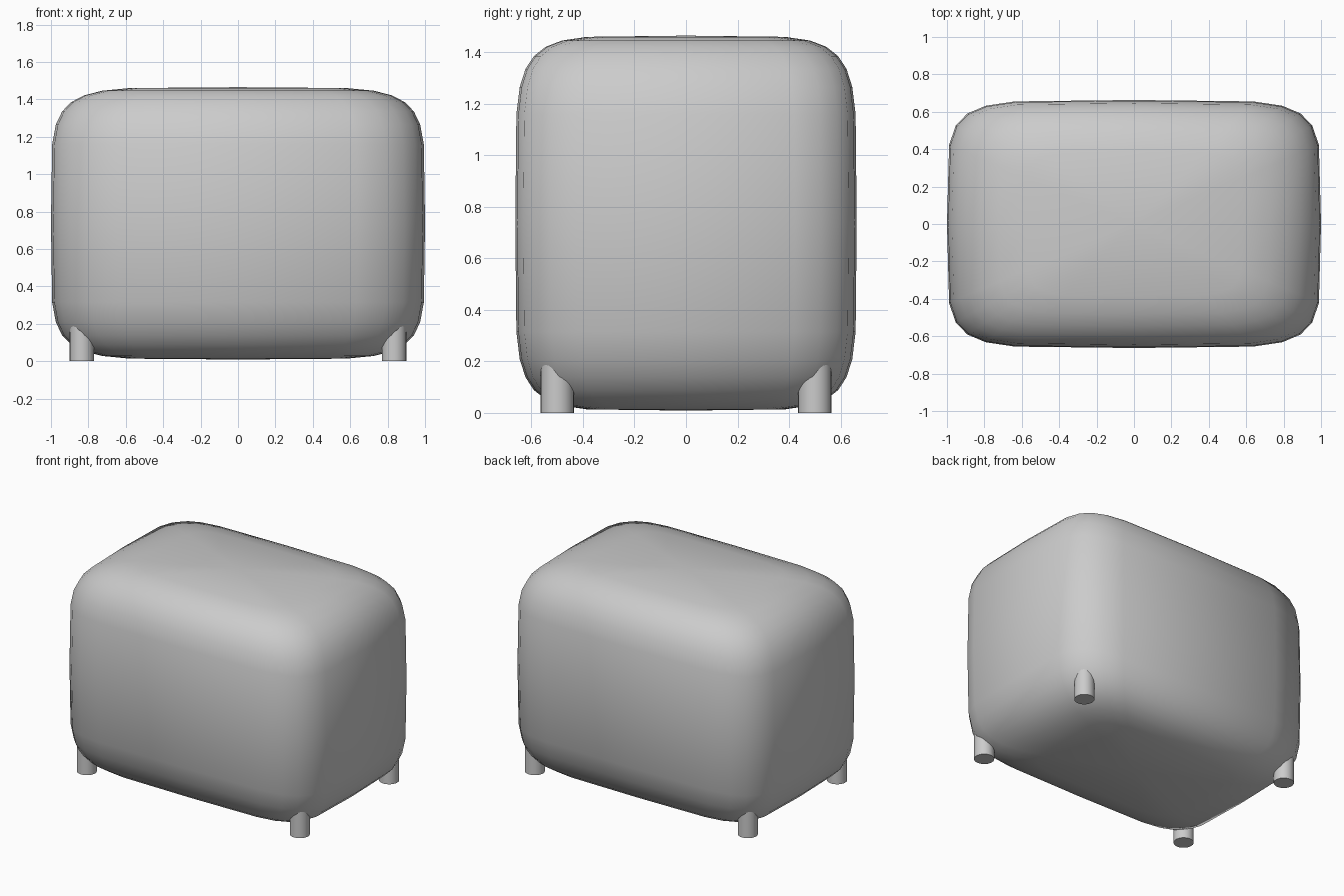
import bpy, bmesh
from mathutils import Matrix, Vector

if "Cube" in bpy.data.objects:
    bpy.data.objects.remove(bpy.data.objects["Cube"])

HALF = Vector((1.0, 0.663, 0.728))   # body half sizes
CENTRE = Vector((0, 0, 0.737))
POWER = 1 / 3                        # squareness of the superellipsoid


def squared(v):
    return abs(v) ** POWER * (1 if v > 0 else -1) if abs(v) > 1e-5 else 0.0


def add_object(name, bm):
    mesh = bpy.data.meshes.new(name)
    bm.to_mesh(mesh)
    bm.free()
    obj = bpy.data.objects.new(name, mesh)
    bpy.context.collection.objects.link(obj)
    return obj


# Body: UV sphere pushed out into a rounded box, keeping its soft round shading
bm = bmesh.new()
bmesh.ops.create_uvsphere(bm, u_segments=24, v_segments=16, radius=1)
for f in bm.faces:
    f.smooth = True
body = add_object("rounded_body", bm)
normals = [v.co.normalized() for v in body.data.vertices]
for v in body.data.vertices:
    # unit radius in plan is taken apart so each angle is squared separately
    v.co = CENTRE + Vector([squared(c) * h for c, h in zip(v.co, HALF)])
body.data.update()
body.data.normals_split_custom_set_from_vertices(normals)

# Legs: four short round pegs sunk into the lower corners
for side, sx in (("left", -1), ("right", 1)):
    for end, sy in (("front", -1), ("back", 1)):
        bm = bmesh.new()
        bmesh.ops.create_cone(bm, cap_ends=True, segments=24, radius1=0.065,
                              radius2=0.065, depth=0.25,
                              matrix=Matrix.Translation((sx * 0.835, sy * 0.5, 0.125)))
        for f in bm.faces:
            f.smooth = len(f.verts) == 4
        for e in bm.edges:
            e.smooth = e.calc_face_angle(0) < 0.7
        add_object(f"{end}_{side}_leg", bm)
